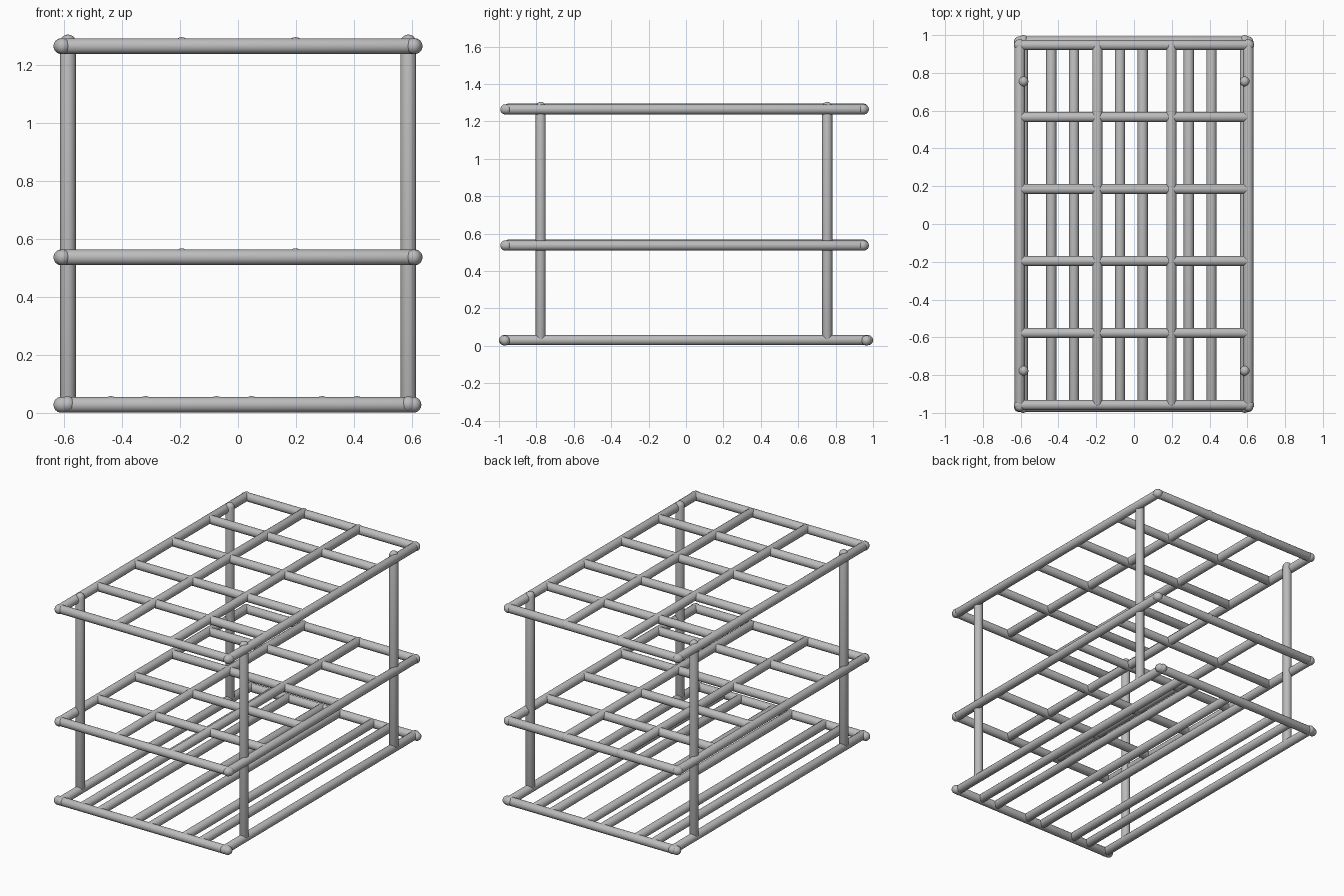
import bpy, bmesh
from mathutils import Vector

if "Cube" in bpy.data.objects:
    bpy.data.objects.remove(bpy.data.objects["Cube"])

R = 0.027
steel = bpy.data.materials.new("grey_steel")
steel.diffuse_color = (0.5, 0.5, 0.5, 1)
steel.use_nodes = True
steel.node_tree.nodes["Principled BSDF"].inputs["Base Color"].default_value = steel.diffuse_color


def rod(name, a, b, r=R):
    """Round-ended rod whose tips lie at a and b."""
    a, b = Vector(a), Vector(b)
    axis = b - a
    bm = bmesh.new()
    bmesh.ops.create_uvsphere(bm, u_segments=20, v_segments=9, radius=r)
    for v in bm.verts:
        v.co.x *= 1.015
        v.co.y *= 1.015
        v.co.z += axis.length - r if v.co.z > 0 else r
    rot = axis.to_track_quat('Z', 'Y')
    for v in bm.verts:
        v.co = rot @ v.co + a
    for f in bm.faces:
        f.smooth = True
    me = bpy.data.meshes.new(name)
    bm.to_mesh(me)
    bm.free()
    me.materials.append(steel)
    ob = bpy.data.objects.new(name, me)
    bpy.context.collection.objects.link(ob)


# Upper and middle grid shelves
for level, z in (("middle", 0.536), ("top", 1.264)):
    for i in range(6):
        y = -0.958 + 0.381 * i
        e = 0.636 if i in (0, 5) else 0.625
        rod(f"{level}_cross_bar", (-e, y, z), (e, y, z))
    for x in (-0.605, 0.605):
        rod(f"{level}_side_bar", (x, -0.993, z), (x, 0.978, z))
    for x in (-0.194, 0.198):
        rod(f"{level}_long_bar", (x, -0.975, z + 0.004), (x, 0.975, z + 0.004))

# Base frame
for y in (-0.968, 0.965):
    rod("base_cross_bar", (-0.636, y, 0.028), (0.632, y, 0.028))
for x in (-0.587, 0.587):
    rod("base_side_bar", (x, -1.0, 0.03), (x, 1.0, 0.03))

# Base slats, in three pairs
for c in (-0.378, -0.014, 0.35):
    for dx in (-0.06, 0.06):
        rod("base_slat", (c + dx, -0.98, 0.031), (c + dx, 0.98, 0.031))

# Corner posts
for x in (-0.586, 0.587):
    for y in (-0.777, 0.755):
        rod("post", (x, y, 0.012), (x, y, 1.304))
